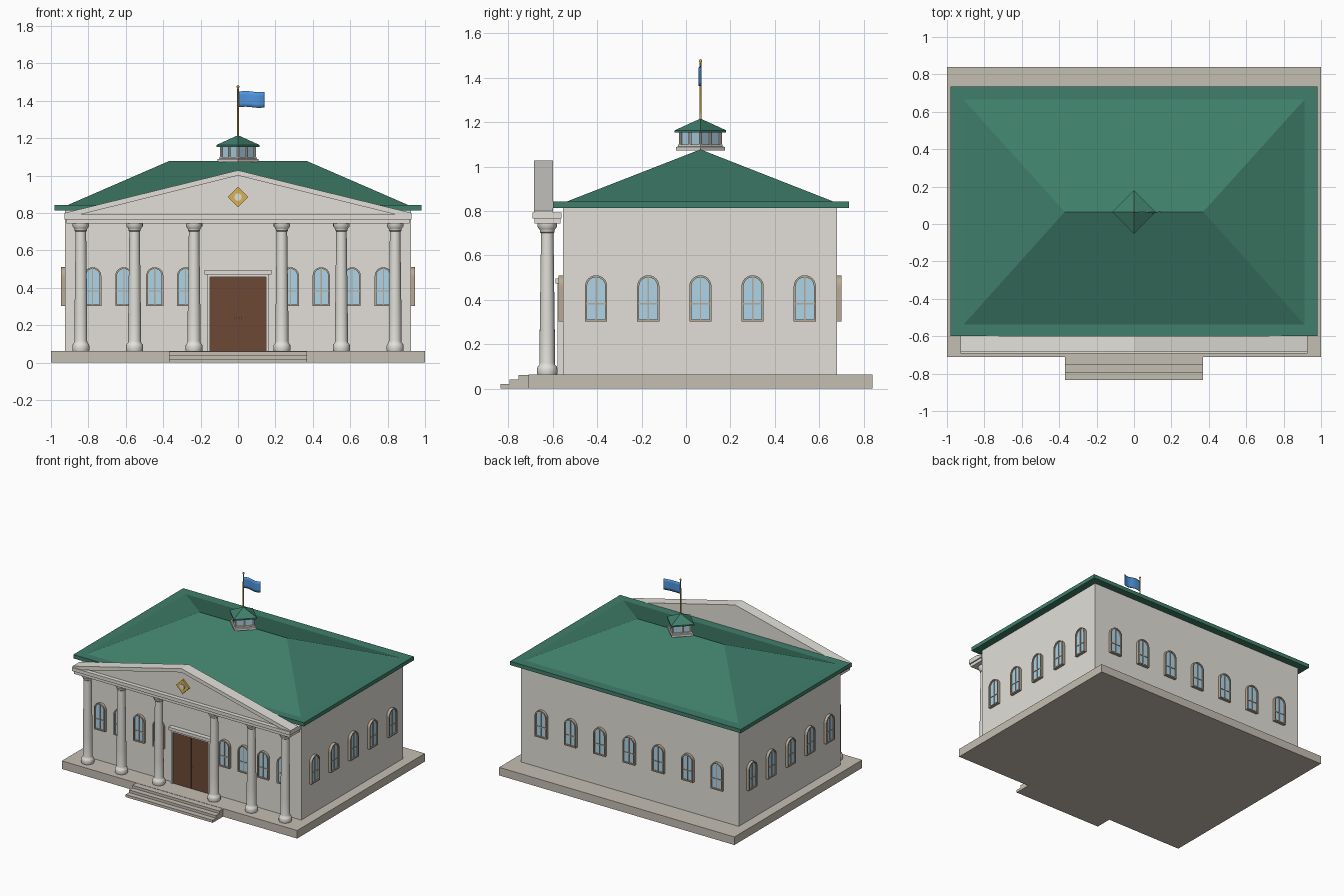
import bpy, bmesh, math
from mathutils import Matrix, Vector

if "Cube" in bpy.data.objects:
    bpy.data.objects.remove(bpy.data.objects["Cube"])

CY = 0.065          # centre of the main block in y
MATS = {}


def paint(ob, colour):
    if colour:
        if colour not in MATS:
            m = bpy.data.materials.new("paint_%d" % len(MATS))
            m.diffuse_color = (*colour, 1)
            m.use_nodes = True
            m.node_tree.nodes["Principled BSDF"].inputs["Base Color"].default_value = m.diffuse_color
            MATS[colour] = m
        ob.data.materials.append(MATS[colour])
    return ob


def finish(name, bm, colour=None, matrix=None, smooth=False):
    bmesh.ops.recalc_face_normals(bm, faces=bm.faces)
    me = bpy.data.meshes.new(name)
    bm.to_mesh(me)
    bm.free()
    if matrix:
        me.transform(matrix)
    ob = bpy.data.objects.new(name, me)
    bpy.context.collection.objects.link(ob)
    if smooth:
        bpy.ops.object.select_all(action='DESELECT')
        ob.select_set(True)
        bpy.context.view_layer.objects.active = ob
        bpy.ops.object.shade_smooth_by_angle(angle=math.radians(40))
    return paint(ob, colour)


def box(name, x0, x1, y0, y1, z0, z1, colour=None, matrix=None):
    bm = bmesh.new()
    bmesh.ops.create_cube(bm, size=1)
    for v in bm.verts:
        v.co = Vector(((x0 + x1) / 2 + v.co.x * (x1 - x0),
                       (y0 + y1) / 2 + v.co.y * (y1 - y0),
                       (z0 + z1) / 2 + v.co.z * (z1 - z0)))
    return finish(name, bm, colour, matrix)


def prism(name, pts, y0, y1, colour=None, matrix=None):
    """Outline in x, z pushed along y."""
    bm = bmesh.new()
    f = bm.faces.new([bm.verts.new((x, y0, z)) for x, z in pts])
    r = bmesh.ops.extrude_face_region(bm, geom=[f])
    for v in r["geom"]:
        if isinstance(v, bmesh.types.BMVert):
            v.co.y = y1
    return finish(name, bm, colour, matrix)


def lathe(name, profile, x, y, sides, colour=None, turn=0.0, smooth=True):
    """Profile of radius, z spun about the vertical."""
    bm = bmesh.new()
    rings = [[bm.verts.new((x + r * math.cos(turn + 2 * math.pi * i / sides),
                            y + r * math.sin(turn + 2 * math.pi * i / sides), z))
              for i in range(sides)] for r, z in profile]
    for a, b in zip(rings, rings[1:]):
        for i in range(sides):
            j = (i + 1) % sides
            bm.faces.new((a[i], a[j], b[j], b[i]))
    bm.faces.new(rings[0])
    bm.faces.new(rings[-1])
    bmesh.ops.remove_doubles(bm, verts=bm.verts, dist=1e-5)
    return finish(name, bm, colour, smooth=smooth)


STONE = (0.56, 0.52, 0.45)
WALL = (0.76, 0.74, 0.69)
GREEN = (0.05, 0.21, 0.145)
GLASS = (0.42, 0.66, 0.80)
FRAME = (0.50, 0.40, 0.30)
WOOD = (0.15, 0.065, 0.035)
GOLD = (0.70, 0.45, 0.08)
BLUE = (0.08, 0.30, 0.72)

# Platform and front steps
box("platform", -1, 1, -0.71, 0.84, 0, 0.062, STONE)
for i, (y, z) in enumerate([(-0.755, 0.06), (-0.795, 0.04), (-0.835, 0.02)]):
    box("step_%d" % i, -0.37, 0.37, y, -0.70, 0, z, STONE)

# Main walls
box("walls", -0.925, 0.925, -0.553, 0.68, 0.06, 0.82, WALL)

# Eave slab and hipped roof
box("eaves", -0.98, 0.98, -0.6, 0.735, 0.813, 0.842, GREEN)
bm = bmesh.new()
c = [bm.verts.new((x, y, 0.836)) for x, y in
     ((-0.925, -0.553), (0.925, -0.553), (0.925, 0.68), (-0.925, 0.68))]
a, b = bm.verts.new((-0.37, CY, 1.077)), bm.verts.new((0.37, CY, 1.077))
for f in ((c[0], c[1], b, a), (c[1], c[2], b), (c[2], c[3], a, b), (c[3], c[0], a), c):
    bm.faces.new(f)
finish("hipped_roof", bm, GREEN)


# Arched windows, built facing -y then turned to each wall
def arch(w, z0, z1, n=12):
    s = z1 - w
    return [(-w, z0), (w, z0)] + [(w * math.cos(math.pi * i / n), s + w * math.sin(math.pi * i / n))
                                  for i in range(n + 1)]


def window(x, y, angle, w=0.05):
    m = Matrix.Translation((x, y, 0)) @ Matrix.Rotation(angle, 4, 'Z')
    t = 0.009
    outer, inner = arch(w, 0.302, 0.51), arch(w - t, 0.302 + t, 0.51 - t)
    bm = bmesh.new()
    loops = [[bm.verts.new((px, d, pz)) for px, pz in pts] for pts, d in
             ((outer, 0.004), (outer, -0.021), (inner, -0.021), (inner, 0.004))]
    n = len(outer)
    for k in range(4):
        p, q = loops[k], loops[(k + 1) % 4]
        for i in range(n):
            bm.faces.new((p[i], p[(i + 1) % n], q[(i + 1) % n], q[i]))
    finish("window_frame", bm, FRAME, m)
    prism("window_glass", inner, -0.012, 0.002, GLASS, m)
    box("window_mullion", -0.003, 0.003, -0.017, 0, 0.305, 0.505, FRAME, m)
    box("window_crossbar", 0.004 - w, w - 0.004, -0.016, 0, 0.379, 0.386, FRAME, m)


for s in (-1, 1):
    for x in (0.28, 0.445, 0.61, 0.777):
        window(s * x, -0.553, 0, 0.046)
    for i in range(-2, 3):
        window(s * 0.925, CY + 0.235 * i, s * math.pi / 2)
for i in range(-3, 4):
    window(0.249 * i, 0.68, math.pi)

# Double door with surround and lintel
prism("door_surround", [(-0.165, 0.06), (-0.165, 0.472), (0.165, 0.472), (0.165, 0.06),
                        (0.15, 0.06), (0.15, 0.458), (-0.15, 0.458), (-0.15, 0.06)],
      -0.578, -0.55, WALL)
box("door_lintel", -0.18, 0.18, -0.588, -0.55, 0.472, 0.495, WALL)
for s in (-1, 1):
    x0, x1 = sorted((s * 0.001, s * 0.15))
    box("door_leaf", x0, x1, -0.568, -0.55, 0.062, 0.458, WOOD)
    lathe("door_knob", [(0.003, 0.235), (0.005, 0.24), (0.003, 0.245)], s * 0.014, -0.571, 8, GOLD)

# Columns with moulded base and capital
for s in (-1, 1):
    for x in (0.235, 0.553, 0.84):
        lathe("column", [(0.043, 0.06), (0.046, 0.07), (0.046, 0.088), (0.043, 0.098),
                         (0.036, 0.106), (0.034, 0.115), (0.034, 0.25), (0.028, 0.70),
                         (0.033, 0.705), (0.033, 0.712), (0.036, 0.718), (0.044, 0.728),
                         (0.044, 0.746)], s * x, -0.625, 20, WALL)

# Entablature and pediment
box("entablature", -0.918, 0.918, -0.682, -0.565, 0.743, 0.77, WALL)
box("cornice", -0.927, 0.927, -0.692, -0.56, 0.766, 0.792, WALL)
prism("tympanum", [(-0.88, 0.79), (0.88, 0.79), (0, 1.012)], -0.66, -0.602, WALL)
prism("raking_cornice", [(-0.927, 0.79), (-0.927, 0.80), (0, 1.028), (0.927, 0.80),
                         (0.927, 0.79), (0.85, 0.79), (0, 1.0), (-0.85, 0.79)],
      -0.685, -0.598, WALL)

# Diamond medallion with round boss
Z = 0.885
prism("medallion", [(-0.055, Z), (0, Z - 0.055), (0.055, Z), (0, Z + 0.055)], -0.674, -0.655, GOLD)
prism("medallion_boss", [(0.02 * math.cos(i * math.pi / 8), Z + 0.02 * math.sin(i * math.pi / 8))
                         for i in range(16)], -0.681, -0.67, WALL)

# Lantern: diamond plan, glazed, with posts and pyramid roof
lathe("lantern_base", [(0.11, 1.072), (0.11, 1.088), (0.1, 1.09), (0.1, 1.1)], 0, CY, 4, WALL, smooth=False)
lathe("lantern_glass", [(0.086, 1.09), (0.086, 1.165)], 0, CY, 4, GLASS, smooth=False)
for i in range(4):
    p = Vector((0.09, 0)) @ Matrix.Rotation(i * math.pi / 2, 2)
    q = Vector((0.046, 0.046)) @ Matrix.Rotation(i * math.pi / 2, 2)
    for v in (p, q):
        lathe("lantern_post", [(0.007, 1.095), (0.007, 1.165)], v.x, CY + v.y, 8, WALL)
lathe("lantern_roof", [(0.116, 1.153), (0.116, 1.163), (0.004, 1.214)], 0, CY, 4, GREEN, smooth=False)

# Flagpole and waving flag
lathe("flagpole", [(0.005, 1.2), (0.004, 1.468), (0.007, 1.472), (0.007, 1.478), (0.002, 1.484)],
      0, CY, 10, GOLD)
bm = bmesh.new()
bmesh.ops.create_grid(bm, x_segments=14, y_segments=4, size=0.5)
for v in bm.verts:
    u, h = v.co.x + 0.5, v.co.y
    v.co = Vector((0.004 + 0.138 * u, CY + 0.007 * u * math.sin(7 * u),
                   1.407 + 0.084 * h + 0.003 * math.sin(6 * u)))
flag = finish("flag", bm, BLUE, smooth=True)
flag.modifiers.new("thickness", 'SOLIDIFY').thickness = 0.003
